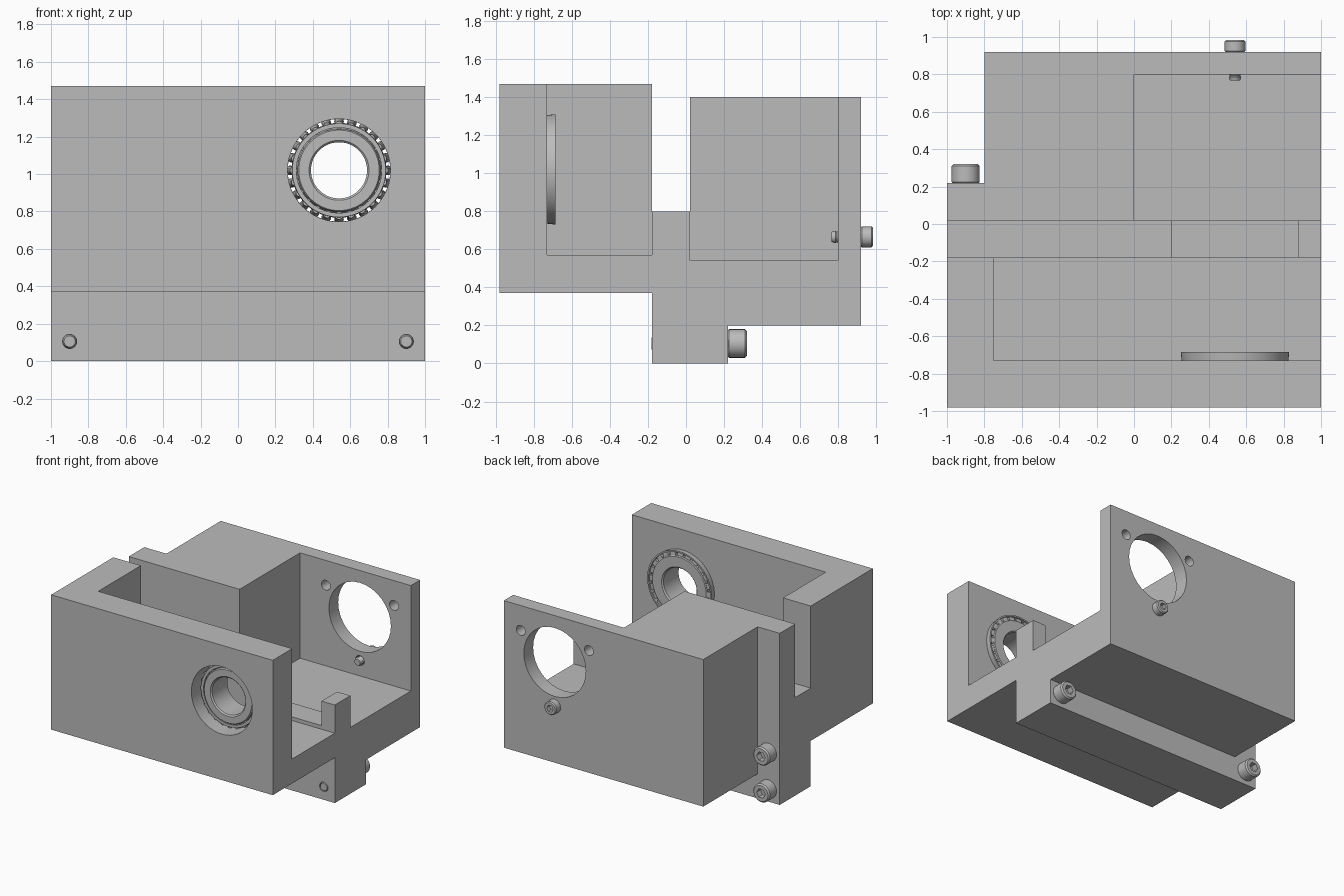
import bpy, bmesh, math
from mathutils import Vector, Matrix

cube = bpy.data.objects.get("Cube")
if cube:
    bpy.data.objects.remove(cube, do_unlink=True)

grey = bpy.data.materials.new("plain grey")
grey.use_nodes = True
colour = (0.5, 0.5, 0.5, 1)
grey.diffuse_color = colour
for node in grey.node_tree.nodes:
    if node.type == 'BSDF_PRINCIPLED':
        node.inputs["Base Color"].default_value = colour


def finish(name, bm):
    """Turn a bmesh into a named grey object."""
    bmesh.ops.recalc_face_normals(bm, faces=bm.faces)
    mesh = bpy.data.meshes.new(name)
    bm.to_mesh(mesh)
    bm.free()
    mesh.materials.append(grey)
    ob = bpy.data.objects.new(name, mesh)
    bpy.context.collection.objects.link(ob)
    return ob


def lathe(name, profile, x=0, z=0, steps=32, closed=False):
    """Spin (radius, y) points around an axis parallel to y."""
    bm = bmesh.new()
    verts = [bm.verts.new((r, y, 0)) for r, y in profile]
    pairs = list(zip(verts, verts[1:]))
    if closed:
        pairs.append((verts[-1], verts[0]))
    edges = [bm.edges.new(p) for p in pairs]
    bmesh.ops.spin(bm, geom=verts + edges, cent=(0, 0, 0), axis=(0, 1, 0),
                   angle=math.tau, steps=steps)
    bmesh.ops.remove_doubles(bm, verts=bm.verts, dist=0.0001)
    bmesh.ops.translate(bm, verts=bm.verts, vec=(x, 0, z))
    return finish(name, bm)


def rod(name, r, y0, y1, x, z, steps=32):
    return lathe(name, [(0, y0), (r, y0), (r, y1), (0, y1)], x, z, steps)


def box(name, low, high):
    bm = bmesh.new()
    low, high = Vector(low), Vector(high)
    bmesh.ops.create_cube(bm, size=1, matrix=Matrix.Translation((low + high) / 2)
                          @ Matrix.Diagonal((*(high - low), 1)))
    return finish(name, bm)


def cut(ob, cutter):
    """Subtract the cutter from the object, then remove the cutter."""
    cutter.hide_render = True
    mod = ob.modifiers.new("cut", 'BOOLEAN')
    mod.operation = 'DIFFERENCE'
    mod.solver = 'EXACT'
    mod.object = cutter
    bpy.context.view_layer.objects.active = ob
    bpy.ops.object.modifier_apply(modifier=mod.name)
    bpy.data.objects.remove(cutter, do_unlink=True)


# Housing: side profile extruded across the width
outline = [(-.98, .37), (-.18, .37), (-.18, 0), (.22, 0), (.22, .2), (.92, .2),
           (.92, 1.4), (.02, 1.4), (.02, .8), (-.18, .8), (-.18, 1.47), (-.98, 1.47)]
bm = bmesh.new()
face = bm.faces.new([bm.verts.new((-1, y, z)) for y, z in outline])
extruded = bmesh.ops.extrude_face_region(bm, geom=[face])["geom"]
bmesh.ops.translate(bm, vec=(2, 0, 0),
                    verts=[v for v in extruded if isinstance(v, bmesh.types.BMVert)])
housing = finish("housing", bm)

# Pockets, notch and the stepped rear corner
cut(housing, box("front_pocket", (-.75, -.73, .57), (1.2, -.18, 1.7)))
cut(housing, box("rear_pocket", (0, .02, .54), (1.2, .8, 1.7)))
cut(housing, box("divider_notch", (.2, -.3, .6), (.88, .1, 1)))
cut(housing, box("rear_corner", (-1.2, .22, .1), (-.8, 1.2, 1.7)))

# Bearing bore, motor opening and its three bolt holes
BX, BZ = .54, 1.02
cut(housing, rod("bearing_bore", .275, -1.1, -.6, BX, BZ, 48))
cut(housing, rod("motor_opening", .28, .7, 1.1, BX, BZ, 32))
bolt_spots = [(BX + .355 * math.cos(a), BZ + .355 * math.sin(a))
              for a in map(math.radians, (30, 150, 270))]
for x, z in bolt_spots:
    cut(housing, rod("bolt_hole", .04, .7, 1.1, x, z, 24))
for x in (-.9, .9):
    cut(housing, rod("clamp_hole", .038, -.3, .3, x, .105, 24))

# Tapered roller bearing
lathe("bearing_inner_ring",
      [(.15, -.89), (.16, -.9), (.215, -.9), (.222, -.89), (.222, -.865), (.212, -.86),
       (.235, -.72), (.25, -.72), (.25, -.69), (.243, -.685), (.16, -.685), (.15, -.695)],
      BX, BZ, 64, True)
lathe("bearing_cage_front",
      [(.228, -.89), (.25, -.89), (.254, -.865), (.232, -.865)], BX, BZ, 64, True)
lathe("bearing_cage_back",
      [(.274, -.74), (.284, -.74), (.29, -.685), (.278, -.685)], BX, BZ, 64, True)
COUNT = 24
bm = bmesh.new()
start, end = Vector((.242, -.88, 0)), Vector((.262, -.695, 0))
tilt = (end - start).to_track_quat('Z', 'Y').to_matrix().to_4x4()
for i in range(COUNT):
    place = (Matrix.Translation((BX, 0, BZ)) @ Matrix.Rotation(math.tau * i / COUNT, 4, 'Y')
             @ Matrix.Translation((start + end) / 2) @ tilt)
    bmesh.ops.create_cone(bm, cap_ends=True, segments=12, radius1=.021, radius2=.026,
                          depth=(end - start).length, matrix=place)
finish("bearing_rollers", bm)


def socket_screw(name, x, z, seat, head_r, head_h, shaft_r, tip, pitch):
    """Cap screw with its head towards +y and a ridged shaft towards -y."""
    top, b = seat + head_h, head_r * .14
    profile = [(0, top), (head_r - b, top), (head_r, top - b), (head_r, seat + b / 2),
               (head_r - b / 2, seat), (shaft_r, seat)]
    turns = int((seat - tip) / pitch)
    for i in range(1, turns):
        y = seat - i * pitch
        profile += [(shaft_r * .82, y + pitch / 2), (shaft_r, y)]
    profile += [(shaft_r * .8, tip), (0, tip)]
    screw = lathe(name, profile, x, z, 32)
    cut(screw, rod("hex_socket", head_r * .52, top - head_h * .5, top + .1, x, z, 6))


# Screws
socket_screw("motor_screw", *bolt_spots[2], .92, .055, .063, .033, .766, .015)
for name, x, z in (("clamp_screw_lower_right", -.9, .105),
                   ("clamp_screw_upper_right", -.9, .405),
                   ("clamp_screw_lower_left", .9, .105)):
    socket_screw(name, x, z, .22, .075, .1, .0375, -.181, .02)

# Smooth round surfaces, keep edges sharp
for ob in bpy.context.scene.objects:
    ob.select_set(ob.type == 'MESH')
bpy.context.view_layer.objects.active = housing
bpy.ops.object.shade_smooth_by_angle(angle=math.radians(30))
